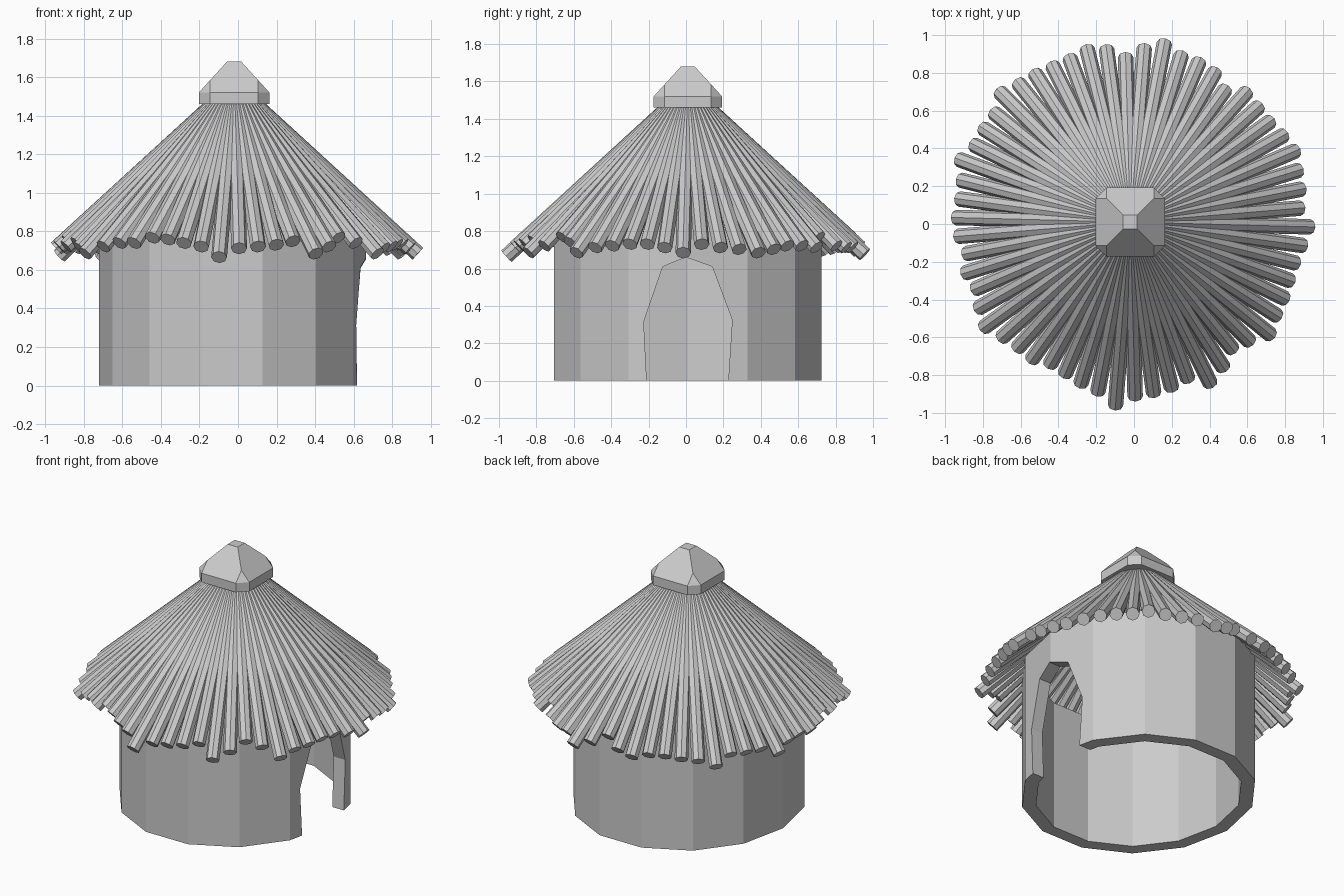
import bpy, bmesh, math
from mathutils import Vector, Matrix

if "Cube" in bpy.data.objects:
    bpy.data.objects.remove(bpy.data.objects["Cube"])

CX, CY = -0.02, 0.01


def add_object(name, bm):
    bmesh.ops.recalc_face_normals(bm, faces=bm.faces)
    mesh = bpy.data.meshes.new(name)
    bm.to_mesh(mesh)
    bm.free()
    ob = bpy.data.objects.new(name, mesh)
    bpy.context.scene.collection.objects.link(ob)
    return ob


# Round wall: 14-sided hollow ring, slightly wider in y
N, TOP, THICK = 14, 0.86, 0.085
bm = bmesh.new()
rings = []
for inset, z in ((0, 0), (0, TOP), (THICK, TOP), (THICK, 0)):
    rings.append([bm.verts.new((-0.028 + (0.692 - inset) * math.cos(math.tau * i / N),
                                CY + (0.733 - inset) * math.sin(math.tau * i / N), z))
                  for i in range(N)])
for k in range(4):
    a, b = rings[k], rings[(k + 1) % 4]
    for i in range(N):
        j = (i + 1) % N
        bm.faces.new((a[i], a[j], b[j], b[i]))
wall = add_object("wall", bm)

# Arched doorway cut through the +x side
door = [(-0.205, -0.1), (-0.21, 0), (-0.226, 0.315), (-0.124, 0.61), (0, 0.66),
        (0.14, 0.61), (0.247, 0.325), (0.226, 0), (0.22, -0.1)]
bm = bmesh.new()
face = bm.faces.new([bm.verts.new((0.3, y, z)) for y, z in door])
ext = bmesh.ops.extrude_face_region(bm, geom=[face], use_keep_orig=True)
bmesh.ops.translate(bm, vec=(0.7, 0, 0),
                    verts=[g for g in ext["geom"] if isinstance(g, bmesh.types.BMVert)])
cutter = add_object("doorway_cutter", bm)
cutter.hide_render = True
cutter.hide_viewport = True
cut = wall.modifiers.new("doorway", "BOOLEAN")
cut.operation = "DIFFERENCE"
cut.solver = "EXACT"
cut.object = cutter

# Thatch: ring of straight bundles with uneven lengths (outer reach, hundredths)
reach = [98, 95, 93, 93, 94, 95, 98, 92, 89, 94, 98, 91, 93, 94, 95, 100, 94, 92, 90, 89,
         92, 92, 94, 98, 95, 92, 94, 91, 94, 95, 94, 95, 99, 95, 95, 95, 100, 97, 96, 95,
         95, 97, 95, 90, 95, 99, 95, 95, 94, 89, 95, 94, 94, 96, 98, 96, 95, 93]
bm = bmesh.new()
for i, tip in enumerate(reach):
    ang = math.radians(-1.5) - math.tau * i / len(reach)

    def axis_point(r):
        return Vector((CX + r * math.cos(ang), CY + r * math.sin(ang), 1.556 - 0.915 * r))

    p, q = axis_point(0.05), axis_point(tip / 100 - 0.027)
    rot = (q - p).to_track_quat("Z", "Y").to_matrix().to_4x4()
    bmesh.ops.create_cone(bm, cap_ends=True, segments=8, radius1=0.041, radius2=0.041,
                          depth=(q - p).length,
                          matrix=Matrix.Translation((p + q) / 2) @ rot)
add_object("thatch_roof", bm)

# Roof cap: square block with clipped corners and a pyramid top
bm = bmesh.new()
for sx in (-1, 1):
    for sy in (-1, 1):
        for x, y, z in ((0.183, 0.125, 1.46), (0.125, 0.183, 1.46),
                        (0.183, 0.125, 1.52), (0.125, 0.183, 1.52),
                        (0.125, 0.125, 1.5836), (0.037, 0.037, 1.68)):
            bm.verts.new((CX + sx * x, CY + sy * y, z))
bmesh.ops.convex_hull(bm, input=bm.verts)
bmesh.ops.dissolve_limit(bm, angle_limit=0.03, verts=bm.verts, edges=bm.edges)
add_object("roof_cap", bm)
